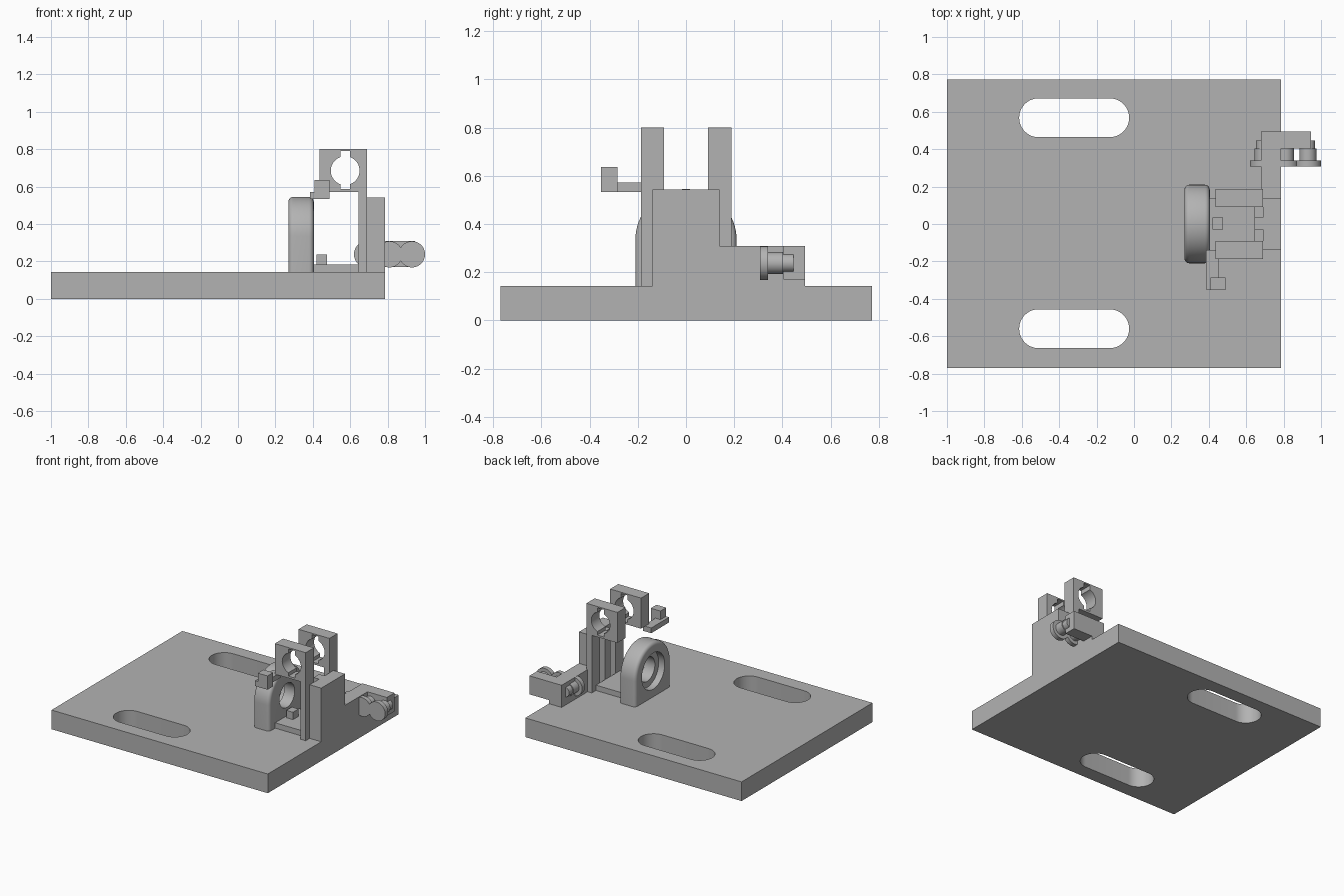
import bpy, bmesh, math
from mathutils import Matrix, Vector

if "Cube" in bpy.data.objects:
    bpy.data.objects.remove(bpy.data.objects["Cube"], do_unlink=True)

# One plain grey for the whole fixture
GREY = (0.45, 0.45, 0.45, 1)
grey = bpy.data.materials.new("plain_grey")
grey.use_nodes = True
grey.diffuse_color = GREY
grey.node_tree.nodes["Principled BSDF"].inputs["Base Color"].default_value = GREY
parts = []


def finish(name, bm):
    bmesh.ops.recalc_face_normals(bm, faces=bm.faces)
    mesh = bpy.data.meshes.new(name)
    bm.to_mesh(mesh)
    bm.free()
    mesh.materials.append(grey)
    obj = bpy.data.objects.new(name, mesh)
    bpy.context.collection.objects.link(obj)
    parts.append(obj)
    return obj


def box(name, x, y, z):
    bm = bmesh.new()
    size = Matrix.Diagonal((x[1] - x[0], y[1] - y[0], z[1] - z[0], 1))
    mid = Matrix.Translation((sum(x) / 2, sum(y) / 2, sum(z) / 2))
    bmesh.ops.create_cube(bm, size=1, matrix=mid @ size)
    return finish(name, bm)


def cylinder(name, centre, radius, length, axis="Z"):
    bm = bmesh.new()
    turn = Vector({"X": (1, 0, 0), "Y": (0, 1, 0), "Z": (0, 0, 1)}[axis]).to_track_quat("Z", "Y")
    bmesh.ops.create_cone(bm, cap_ends=True, segments=48, radius1=radius, radius2=radius,
                          depth=length, matrix=Matrix.Translation(centre) @ turn.to_matrix().to_4x4())
    return finish(name, bm)


def prism(points, sweep):
    """Extrude a flat profile of 3D points along a vector."""
    bm = bmesh.new()
    face = bm.faces.new([bm.verts.new(p) for p in points])
    new = bmesh.ops.extrude_face_region(bm, geom=[face])["geom"]
    bmesh.ops.translate(bm, vec=sweep, verts=[v for v in new if isinstance(v, bmesh.types.BMVert)])
    return bm


def cut(obj, cutters):
    for cutter in cutters:
        mod = obj.modifiers.new("cut", "BOOLEAN")
        mod.operation, mod.solver, mod.object = "DIFFERENCE", "EXACT", cutter
        bpy.context.view_layer.update()
        baked = bpy.data.meshes.new_from_object(obj.evaluated_get(bpy.context.evaluated_depsgraph_get()))
        obj.modifiers.clear()
        obj.data = baked
        parts.remove(cutter)
        bpy.data.objects.remove(cutter, do_unlink=True)


# Base plate with two mounting slots
FLOOR = 0.143
plate = box("base_plate", (-1, 0.785), (-0.77, 0.773), (0, FLOOR))
R = 0.104
for y in (0.568, -0.56):
    outline = []
    for cx, start in ((-0.13, -90), (-0.51, 90)):
        for i in range(25):
            a = math.radians(start + i * 7.5)
            outline.append((cx + R * math.cos(a), y + R * math.sin(a), -0.1))
    cut(plate, [finish("slot_cutter", prism(outline, (0, 0, 0.4)))])

# Arched bearing housing with rounded rims and a stepped bore
X0, DEPTH, ARCH_R, ARCH_Z = 0.27, 0.135, 0.21, 0.335
arch = [(X0, -ARCH_R, FLOOR), (X0, ARCH_R, FLOOR)]
for i in range(37):
    a = math.pi * i / 36
    arch.append((X0, ARCH_R * math.cos(a), ARCH_Z + ARCH_R * math.sin(a)))
bm = prism(arch, (DEPTH, 0, 0))
rims = [e for e in bm.edges if abs(e.verts[0].co.x - e.verts[1].co.x) < 1e-5
        and max(v.co.z for v in e.verts) > FLOOR + 0.01]
bmesh.ops.bevel(bm, geom=rims, offset=0.025, segments=5, profile=0.5, affect="EDGES")
housing = finish("bearing_housing", bm)
cut(housing, [cylinder("bore", (0.34, 0, ARCH_Z), 0.09, 0.4, "X"),
              cylinder("recess", (0.26, 0, ARCH_Z), 0.135, 0.12, "X")])

# Pair of hooked uprights with keyed eyelets
hook = [(0.645, FLOOR), (0.69, FLOOR), (0.69, 0.8), (0.435, 0.8), (0.435, 0.572), (0.645, 0.572)]
for name, y in (("front_upright", -0.187), ("back_upright", 0.092)):
    upright = finish(name, prism([(x, y, z) for x, z in hook], (0, 0.096, 0)))
    cut(upright, [cylinder("eyelet", (0.573, y, 0.685), 0.077, 0.4, "Y"),
                  box("keyway", (0.547, 0.6), (y - 0.2, y + 0.2), (0.587, 0.79))])

# Rear block, floor strip, guide rib and stop between the uprights
box("rear_block", (0.69, 0.785), (-0.14, 0.14), (FLOOR, 0.543))
box("floor_strip", (0.405, 0.645), (-0.14, 0.14), (FLOOR, 0.183))
box("guide_rib", (0.645, 0.69), (-0.03, 0.035), (FLOOR, 0.543))
box("stop_cube", (0.42, 0.475), (-0.03, 0.035), (0.183, 0.238))

# Side arm with a small cube at its tip
box("side_arm", (0.385, 0.452), (-0.35, -0.14), (0.533, 0.572))
box("arm_cube", (0.41, 0.49), (-0.352, -0.285), (0.533, 0.636))

# L-shaped bracket carrying three flanged pins
box("bracket_leg", (0.68, 0.785), (0.14, 0.495), (FLOOR, 0.308))
box("bracket_arm", (0.785, 0.945), (0.405, 0.495), (0.17, 0.308))
for i, x in enumerate((0.69, 0.81, 0.93)):
    cylinder(f"pin_flange_{i + 1}", (x, 0.323, 0.238), 0.07, 0.033, "Y")
    cylinder(f"pin_shaft_{i + 1}", (x, 0.37, 0.238), 0.045, 0.066, "Y")
    cylinder(f"pin_tip_{i + 1}", (x, 0.424, 0.238), 0.038, 0.045, "Y")

# Smooth the round parts while keeping edges crisp
bpy.ops.object.select_all(action="DESELECT")
for obj in parts:
    obj.select_set(True)
bpy.context.view_layer.objects.active = parts[0]
bpy.ops.object.shade_smooth_by_angle(angle=math.radians(30))
